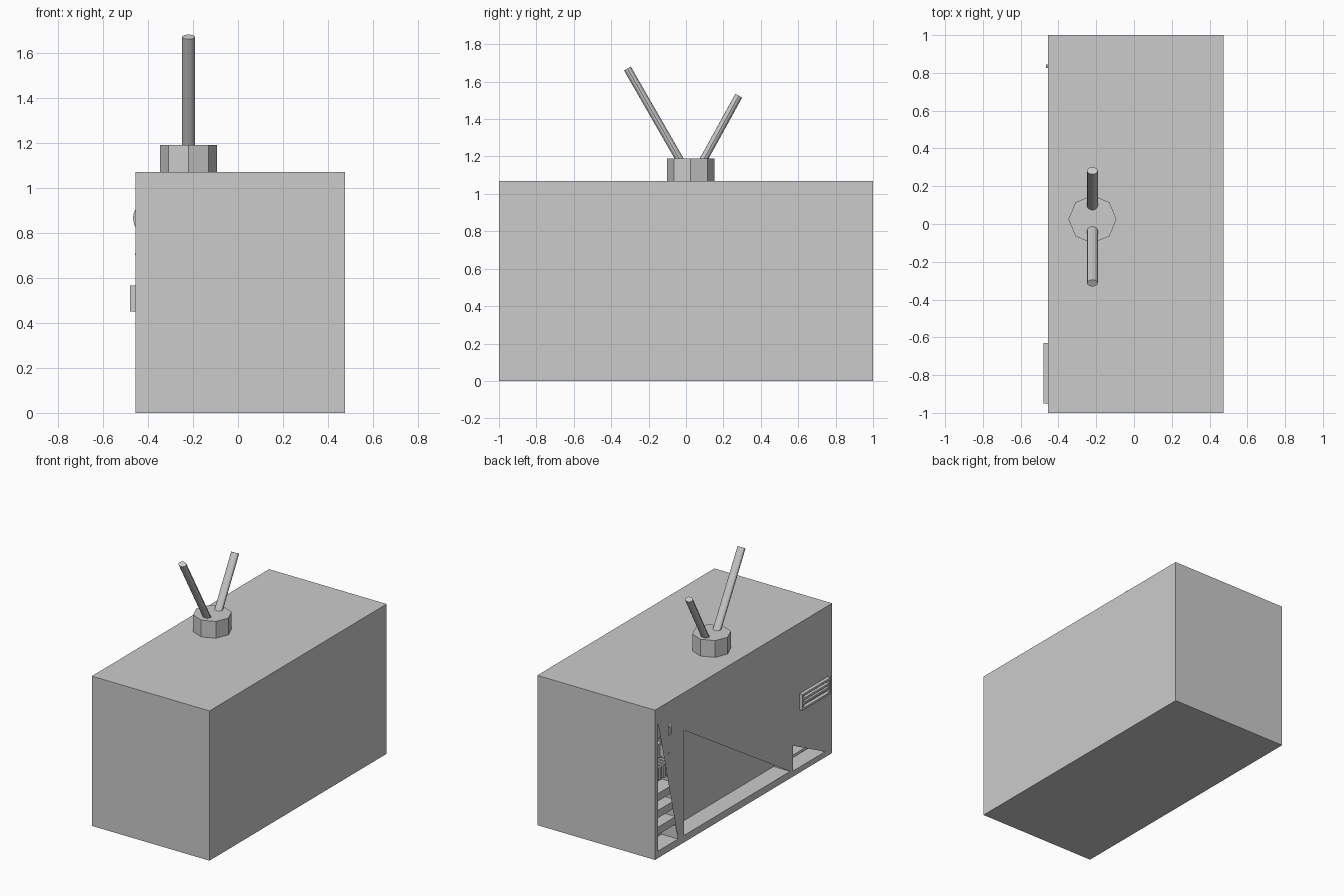
import bpy, bmesh
from math import radians, tan, cos, pi
from mathutils import Vector

if "Cube" in bpy.data.objects:
    bpy.data.objects.remove(bpy.data.objects["Cube"])

FRONT, BACK, TOP = -0.455, 0.475, 1.07
DEPTH = 0.13


def box(name, x, y, z):
    bpy.ops.mesh.primitive_cube_add(size=1, location=(sum(x) / 2, sum(y) / 2, sum(z) / 2))
    ob = bpy.context.object
    ob.name = name
    ob.scale = (x[1] - x[0], y[1] - y[0], z[1] - z[0])
    bpy.ops.object.transform_apply(location=False, rotation=False, scale=True)
    return ob


def cylinder(name, radius, depth, location, rotation=(0, 0, 0), sides=8, scale=(1, 1, 1)):
    bpy.ops.mesh.primitive_cylinder_add(vertices=sides, radius=radius, depth=depth,
                                        location=location, rotation=rotation)
    ob = bpy.context.object
    ob.name = name
    ob.scale = scale
    return ob


def cover(name, points):
    """Thin flat sheet lying in the screen-side face, given as (y, z) points."""
    mesh = bpy.data.meshes.new(name)
    mesh.from_pydata([(FRONT, y, z) for y, z in points], [], [range(len(points))])
    bm = bmesh.new()
    bm.from_mesh(mesh)
    bm.normal_update()
    for f in bm.faces:
        if f.normal.x > 0:
            f.normal_flip()
    bm.to_mesh(mesh)
    bm.free()
    ob = bpy.data.objects.new(name, mesh)
    bpy.context.collection.objects.link(ob)
    return ob


# Cabinet with three pockets in the screen side (-x), each half closed by a sheet
cabinet = box("cabinet", (FRONT, BACK), (-1, 1), (0, TOP))
pockets = {
    "screen": ((-0.525, 0.67), (0.05, 0.80)),
    "control_panel": ((0.74, 0.966), (0.05, 0.97)),
    "lower_vent": ((-0.92, -0.56), (0.04, 0.22)),
}
for name, (y, z) in pockets.items():
    cutter = box(name + "_cutter", (FRONT - 0.1, FRONT + DEPTH), y, z)
    cutter.hide_render = True
    mod = cabinet.modifiers.new(name, 'BOOLEAN')
    mod.operation, mod.solver, mod.object = 'DIFFERENCE', 'EXACT', cutter
    bpy.context.view_layer.objects.active = cabinet
    bpy.ops.object.modifier_apply(modifier=mod.name)
    bpy.data.objects.remove(cutter)
    cover(name + "_cover", [(y[1], z[1]), (y[0], z[1]), (y[0], z[0])])

# Speaker slats in the control panel
for i in range(3):
    z = 0.15 + 0.12 * i
    box(f"speaker_slat_{i + 1}", (FRONT + 0.02, FRONT + DEPTH), (0.74, 0.966), (z, z + 0.055))

# Small upright bars above the speaker
for i in range(5):
    y = 0.945 - 0.035 * i
    box(f"button_bar_{i + 1}", (FRONT + 0.02, FRONT + DEPTH), (y - 0.02, y), (0.53, 0.62))

# Tuning dials with thin disc handles that poke through the face
for name, z, r, tip in (("upper", 0.865, 0.075, -0.467), ("lower", 0.705, 0.055, -0.457)):
    cylinder(name + "_dial", r, 0.06, (FRONT + DEPTH - 0.03, 0.84, z), (0, pi / 2, 0), 12)
    h = 0.075 if name == "upper" else 0.045
    cylinder(name + "_dial_handle", h, 0.02, (tip + h, 0.835, z), (pi / 2, 0, 0), 16)

# Slat inside the lower vent
box("lower_vent_slat", (FRONT + 0.03, FRONT + DEPTH), (-0.92, -0.56), (0.11, 0.13))

# Raised grille: frame and slats
y0, y1, z0, z1 = -0.95, -0.63, 0.45, 0.565
gx = (-0.48, FRONT + 0.005)
box("grille_frame_top", gx, (y0, y1), (z1 - 0.015, z1))
box("grille_frame_bottom", gx, (y0, y1), (z0, z0 + 0.015))
for side, a in (("left", y1 - 0.015), ("right", y0)):
    box("grille_frame_" + side, gx, (a, a + 0.015), (z0 + 0.015, z1 - 0.015))
for i in range(2):
    z = z0 + 0.036 + 0.028 * i
    box(f"grille_slat_{i + 1}", (-0.475, gx[1]), (y0 + 0.015, y1 - 0.015), (z, z + 0.015))

# Eight-sided antenna base
cylinder("antenna_base", 0.127, 0.12, (-0.22, 0.025, TOP + 0.06))


# Antenna rods leaning 30 degrees each way, slightly flattened
def rod(name, start, end):
    a, b = Vector((-0.22, *start)), Vector((-0.22, *end))
    d = b - a
    ob = cylinder(name, 0.029, d.length, (a + b) / 2, scale=(1, 0.72, 1), sides=12)
    ob.rotation_euler = d.to_track_quat('Z', 'Y').to_euler()
    from math import atan2
    ob.rotation_euler = (-atan2(d.y, d.z), 0, 0)


rod("short_antenna_rod", (0.07, 1.14), (0.282, 1.525))
rod("long_antenna_rod", (-0.02, 1.16), (-0.313, 1.67))
